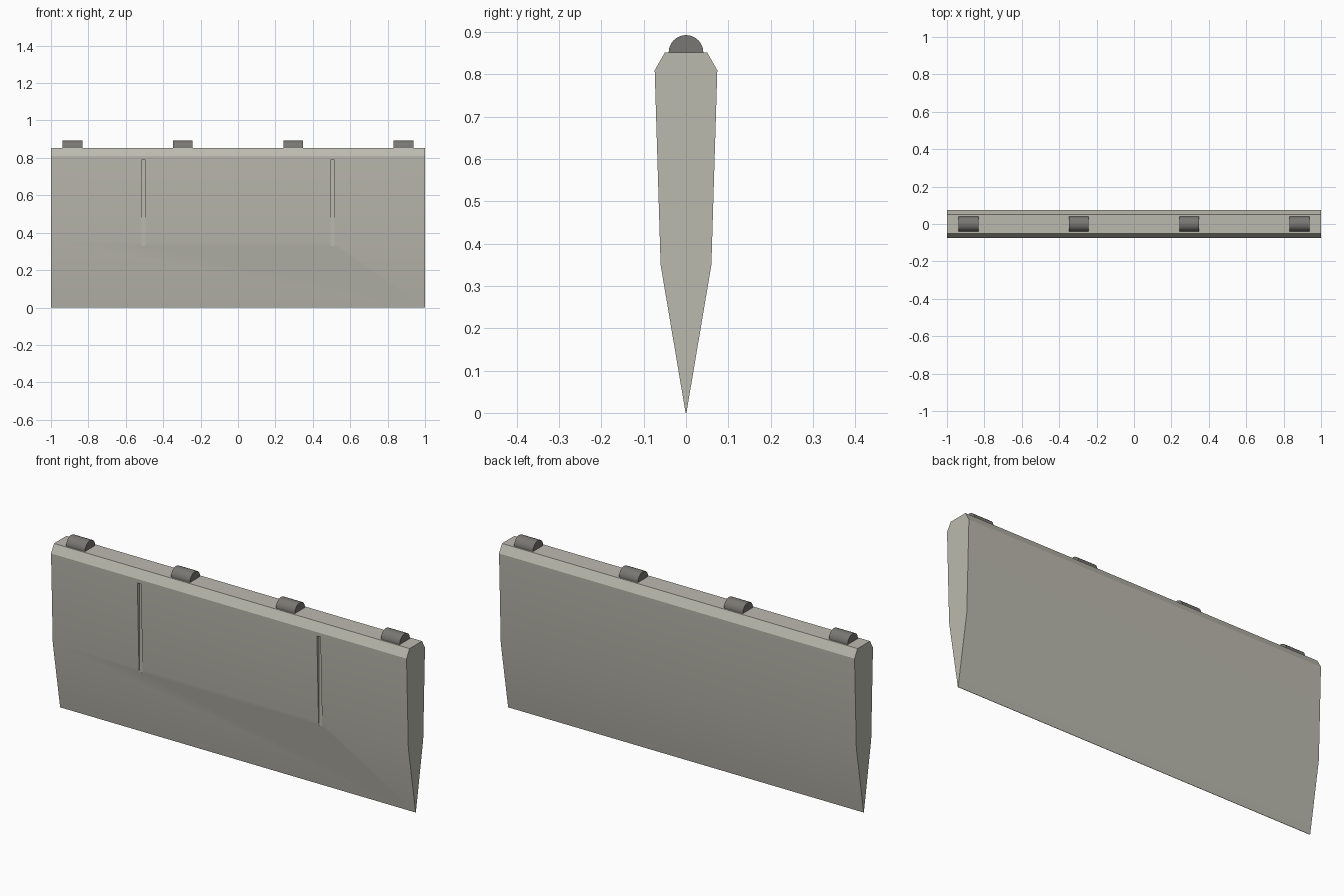
import bpy, bmesh, math

cube = bpy.data.objects.get("Cube")
if cube:
    bpy.data.objects.remove(cube, do_unlink=True)


def make_material(name, rgb):
    mat = bpy.data.materials.new(name)
    mat.use_nodes = True
    mat.diffuse_color = (*rgb, 1)
    mat.node_tree.nodes["Principled BSDF"].inputs["Base Color"].default_value = (*rgb, 1)
    return mat


pale_grey = make_material("pale warm grey", (0.50, 0.49, 0.43))
dark_grey = make_material("dark grey", (0.19, 0.185, 0.17))


def prism(name, profile, x0, x1, mat):
    """Extrude a closed (y, z) profile along x."""
    bm = bmesh.new()
    face = bm.faces.new([bm.verts.new((x0, y, z)) for y, z in profile])
    new = bmesh.ops.extrude_face_region(bm, geom=[face])["geom"]
    moved = [v for v in new if isinstance(v, bmesh.types.BMVert)]
    bmesh.ops.translate(bm, verts=moved, vec=(x1 - x0, 0, 0))
    bmesh.ops.recalc_face_normals(bm, faces=bm.faces)
    mesh = bpy.data.meshes.new(name)
    bm.to_mesh(mesh)
    bm.free()
    mesh.materials.append(mat)
    obj = bpy.data.objects.new(name, mesh)
    bpy.context.collection.objects.link(obj)
    return obj


def activate(obj):
    bpy.ops.object.select_all(action="DESELECT")
    obj.select_set(True)
    bpy.context.view_layer.objects.active = obj


def smooth(obj):
    activate(obj)
    bpy.ops.object.shade_smooth_by_angle(angle=math.radians(30))


# Wedge-shaped flap, made of two shells meeting on the middle seam
TOP = 0.852
half = [(0, 0), (0.001, 0), (0.06, 0.35), (0.074, 0.81), (0.05, TOP), (0, TOP)]
front = prism("front_shell", [(-y, z) for y, z in half], -1, 1, pale_grey)
back = prism("back_shell", half, -1, 1, pale_grey)

# Two upright slots in the front that run out at the knuckle of the wedge
for x in (-0.505, 0.505):
    slot = [(-0.1, 0.33), (-0.056, 0.33), (-0.056, 0.79), (-0.1, 0.79)]
    cutter = prism("slot_cutter", slot, x - 0.01, x + 0.01, pale_grey)
    cutter.hide_render = True
    activate(front)
    mod = front.modifiers.new("slot", "BOOLEAN")
    mod.operation = "DIFFERENCE"
    mod.solver = "EXACT"
    mod.object = cutter
    bpy.ops.object.modifier_apply(modifier=mod.name)
    bpy.data.objects.remove(cutter, do_unlink=True)

smooth(front)
smooth(back)

# Half-round hinge knuckles along the top edge
RADIUS, STEPS = 0.041, 16
arc = [(RADIUS * math.cos(math.pi * i / STEPS), TOP + RADIUS * math.sin(math.pi * i / STEPS))
       for i in range(STEPS + 1)]
for i in range(4):
    x = -0.885 + 0.59 * i
    smooth(prism(f"hinge_knuckle_{i + 1}", arc, x - 0.053, x + 0.053, dark_grey))
